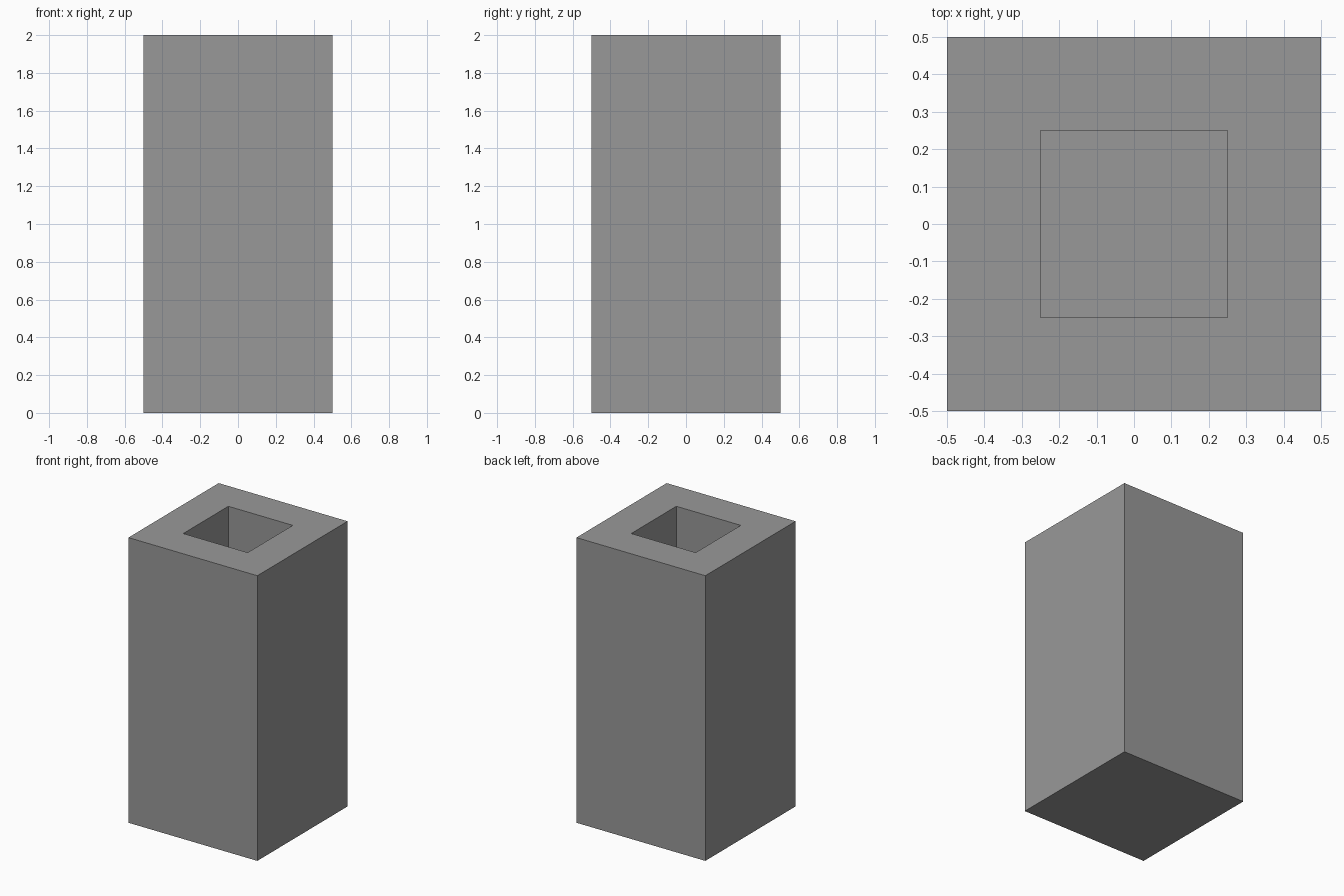
import bpy, bmesh
from mathutils import Matrix, Vector

if "Cube" in bpy.data.objects:
    bpy.data.objects.remove(bpy.data.objects["Cube"])

WIDTH, HEIGHT, WALL = 1.0, 2.0, 0.25

# Solid square block standing on the ground
bm = bmesh.new()
bmesh.ops.create_cube(bm, size=1.0, matrix=Matrix.Translation((0, 0, HEIGHT / 2)) @ Matrix.Diagonal((WIDTH, WIDTH, HEIGHT, 1)))
bm.normal_update()

# Square opening: inset the top face, then push it down leaving a closed floor
top = max(bm.faces, key=lambda f: f.calc_center_median().z)
bmesh.ops.inset_region(bm, faces=[top], thickness=WALL, use_even_offset=True)
floor = bmesh.ops.extrude_discrete_faces(bm, faces=[top])["faces"][0]
bmesh.ops.translate(bm, verts=floor.verts, vec=Vector((0, 0, WALL - HEIGHT)))
bmesh.ops.recalc_face_normals(bm, faces=bm.faces)

mesh = bpy.data.meshes.new("hollow_square_post")
bm.to_mesh(mesh)
bm.free()

# Dark grey finish
grey = bpy.data.materials.new("dark_grey")
grey.diffuse_color = (0.318, 0.318, 0.318, 1.0)
grey.use_nodes = True
grey.node_tree.nodes["Principled BSDF"].inputs["Base Color"].default_value = grey.diffuse_color
mesh.materials.append(grey)

post = bpy.data.objects.new("hollow_square_post", mesh)
bpy.context.collection.objects.link(post)
